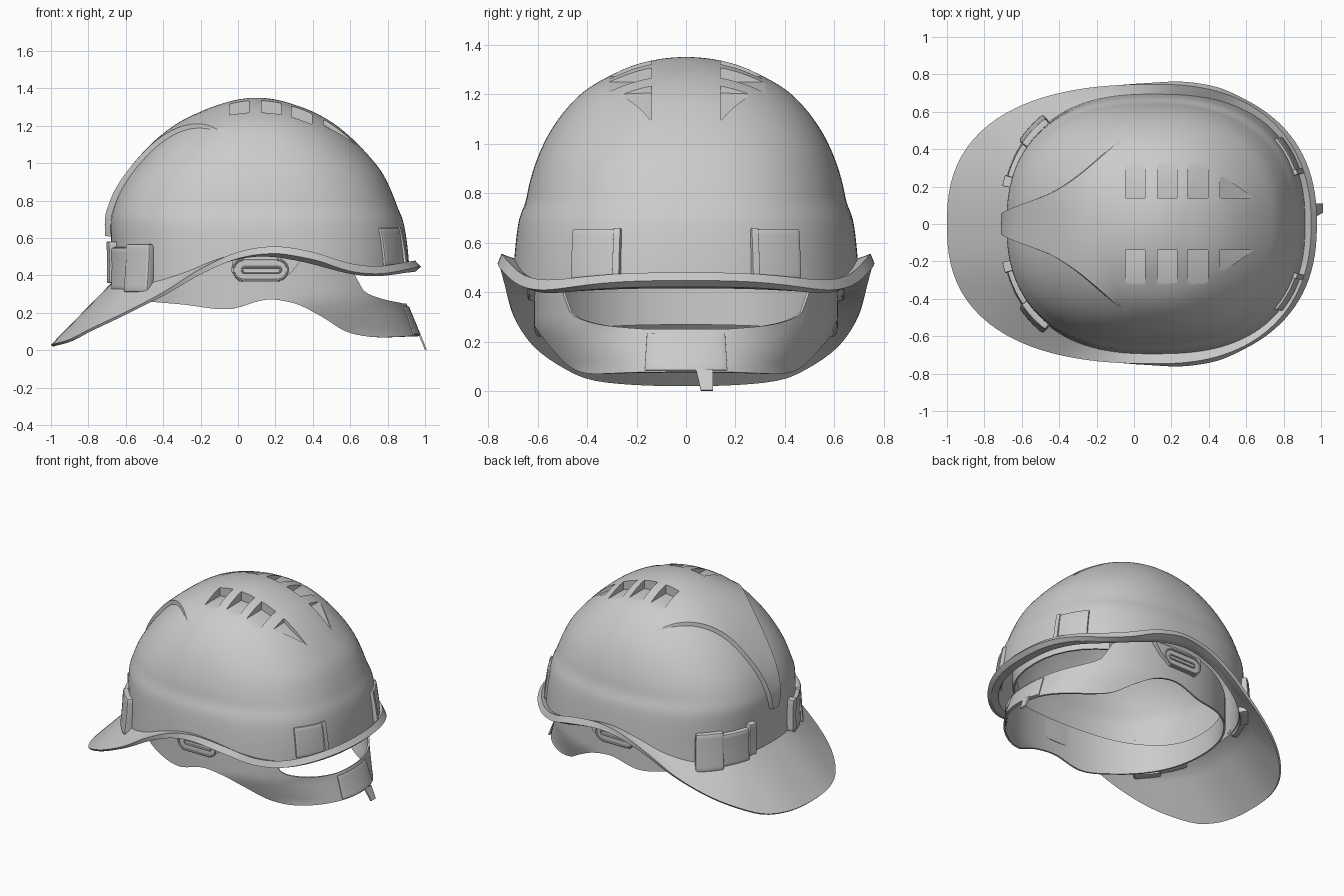
import bpy, bmesh
from math import sin, cos, pi, sqrt, radians
from mathutils import Vector
from mathutils.bvhtree import BVHTree

if "Cube" in bpy.data.objects:
    bpy.data.objects.remove(bpy.data.objects["Cube"])


def curve(keys, t):
    """Smooth interpolation through keys (t, v1, v2...)."""
    t = min(max(t, keys[0][0]), keys[-1][0])
    i = max(j for j in range(len(keys) - 1) if keys[j][0] <= t)
    a, b = keys[i], keys[i + 1]
    p, n = keys[max(i - 1, 0)], keys[min(i + 2, len(keys) - 1)]
    d = b[0] - a[0]
    u = (t - a[0]) / d
    out = []
    for k in range(1, len(a)):
        m0 = (b[k] - p[k]) / (b[0] - p[0]) * d
        m1 = (n[k] - a[k]) / (n[0] - a[0]) * d
        out.append((2*u**3 - 3*u*u + 1) * a[k] + (u**3 - 2*u*u + u) * m0
                   + (3*u*u - 2*u**3) * b[k] + (u**3 - u*u) * m1)
    return out


def plan(a, cx, x0, x1, b, n, off=0):
    """Point on an egg-shaped superellipse outline at angle a."""
    c, s = cos(a), sin(a)
    l = max(x1 - cx if c > 0 else cx - x0, 1e-5)
    r = ((abs(c) / l) ** n + (abs(s) / max(b, 1e-5)) ** n) ** (-1 / n) + off
    return cx + r * c, r * s


def grid_faces(rows, cols, closed):
    return [(i*cols + j, i*cols + (j+1) % cols, (i+1)*cols + (j+1) % cols, (i+1)*cols + j)
            for i in range(rows - 1) for j in range(cols if closed else cols - 1)]


def make(name, verts, faces, recalc=False):
    me = bpy.data.meshes.new(name)
    me.from_pydata(verts, [], faces)
    if recalc:
        bm = bmesh.new()
        bm.from_mesh(me)
        bmesh.ops.recalc_face_normals(bm, faces=bm.faces)
        bm.to_mesh(me)
        bm.free()
    ob = bpy.data.objects.new(name, me)
    bpy.context.collection.objects.link(ob)
    return ob


def thicken(ob, t, bevel=0):
    m = ob.modifiers.new("thickness", 'SOLIDIFY')
    m.thickness, m.offset = t, -1
    if bevel:
        b = ob.modifiers.new("bevel", 'BEVEL')
        b.width, b.segments, b.limit_method, b.angle_limit = bevel, 2, 'ANGLE', radians(45)
    return m


TOP = 1.35
# shell outline by height: z, front x, back x, half width
LEVELS = [(1.35, .1, .1, 0), (1.32, -.08, .28, .2), (1.28, -.19, .39, .295), (1.22, -.3, .5, .4),
          (1.15, -.39, .59, .475), (1.05, -.49, .69, .548), (.95, -.57, .77, .597), (.85, -.63, .82, .63),
          (.76, -.665, .855, .65), (.70, -.68, .88, .673), (.6, -.68, .9, .688), (.45, -.675, .915, .70),
          (.25, -.68, .92, .71)]
SHELL = [(sqrt(TOP - z), a, b, c) for z, a, b, c in LEVELS]
RIM_Z = [(-.68, .36), (-.5, .355), (-.3, .41), (-.1, .49), (.1, .535), (.3, .52), (.5, .47), (.7, .435), (.92, .45)]
EDGE_Z = [(-1, .03), (-.9, .058), (-.8, .11), (-.6, .205), (-.4, .31), (-.2, .435), (0, .525), (.2, .555),
          (.4, .525), (.6, .465), (.75, .45), (.95, .48)]


def shell(a, z, off=0):
    p = sqrt(max(TOP - z, 0))
    x0, x1, b = curve(SHELL, p)
    return (*plan(a, (x0 + x1) / 2, x0, x1, b, 2 + .4 * min(1, p * 1.3), off), z)


# shell with brim and visor
N, BR, UP = 128, 8, 50
verts, weights = [], []
ang = [2 * pi * j / N for j in range(N)]
for i in range(BR + UP):
    for a in ang:
        rz = curve(RIM_Z, shell(a, .45)[0])[0]
        if i < BR:
            ex, ey = plan(a, .11, -1, .947, .747, 2.4 - .1 * cos(a))
            edge = Vector((ex, ey, curve(EDGE_Z, ex)[0]))
            verts.append(edge.lerp(Vector(shell(a, rz)), i / BR))
            weights.append(min(.6, max(.2, .45 + .5 * ex)))
        else:
            p = sqrt(TOP - rz) * (1 - (i - BR) / (UP - 1) * .997)
            z = TOP - p * p
            verts.append(Vector(shell(a, z)))
            weights.append(min(1, max(.5, .5 + (z - .75) * 1.2)))
faces = grid_faces(BR + UP, N, True)
faces.append(tuple((BR + UP - 1) * N + j for j in range(N)))
shell_ob = make("shell", verts, faces)
dome = BVHTree.FromPolygons(verts, faces)
vg = shell_ob.vertex_groups.new(name="wall")
for i, w in enumerate(weights):
    vg.add([i], w, 'REPLACE')
sol = thicken(shell_ob, .075)
sol.vertex_group = "wall"


def top_z(x, y):
    return dome.ray_cast(Vector((x, y, 3)), Vector((0, 0, -1)))[0].z


# roof vents: wedge pockets cut into the crown
cv, cf = [], []
for s in (1, -1):
    pockets = [[(x0, .14, .31), (x1, .14, .31), (x1, .33, .31), (x0, .33, .31)]
               for x0, x1 in ((-.045, .06), (.125, .23), (.285, .395))]
    pockets.append([(.46, .14, .24), (.64, .14, .15), (.48, .25, .25), (.46, .25, .25)])
    for pts in pockets:
        n, k = len(pts), len(cv)
        cv += [(x, s * y, top_z(x, r)) for x, y, r in pts] + [(x, s * y, 1.6) for x, y, r in pts]
        cf += [tuple(range(k, k + n)), tuple(range(k + n, k + 2 * n))]
        cf += [(k + i, k + (i+1) % n, k + n + (i+1) % n, k + n + i) for i in range(n)]
cutter = make("vent_cutter", cv, cf, True)
cutter.hide_render = True
bo = shell_ob.modifiers.new("vents", 'BOOLEAN')
bo.object, bo.operation, bo.solver = cutter, 'DIFFERENCE', 'EXACT'

# raised front crest, projected on to the dome and fading out rearwards
CREST = [(0, -.70, .035, .61, .03), (1, -.69, .06, .70, .033), (2, -.65, .085, .82, .033),
         (3, -.55, .125, .96, .028), (4, -.42, .18, 1.09, .028), (5, -.3, .27, 1.17, .024),
         (6, -.18, .38, 1.185, .018), (7, -.06, .48, 1.12, .001)]
C = Vector((.1, 0, .5))
ks = [-1] + [-.88 + 1.76 * j / 16 for j in range(17)] + [1]
cr, R = [], 40
for i in range(-1, R + 1):
    t = max(i, 0) / R
    x, y, z, h = curve(CREST, 7 * t)
    for k in ks:
        d = (Vector((x, y * k, z)) - C).normalized()
        hit = dome.ray_cast(C, d)[0]
        fade = 1 - min(1, t * t * 1.3) * (1 - k * k)
        cr.append(hit + d * (-.01 if abs(k) == 1 or i < 0 else h * fade))
make("crest", cr, grid_faces(R + 2, len(ks), False), True)

# headband that drops into the nape strap
BAND_LOW = [(-.6, .27), (-.3, .245), (-.05, .22), (.15, .27), (.3, .25), (.45, .18), (.6, .1), (.75, .07), (.95, .08)]
BAND_TOP = [(-.6, .42), (-.4, .47), (0, .52), (.5, .5), (.61, .42), (.65, .33), (.75, .28), (.9, .25)]


def band(a, z, off=0):
    back = .97 - .07 * min(1, max(0, (z - .08) / .17))
    half = .615 - .1 * min(1, max(0, (.26 - z) / .17)) * max(0, cos(a)) ** .5
    return (*plan(a, .15, -.58, back, half, 2.2, off), z)


hb = []
for i in range(9):
    for a in ang:
        x = band(a, .2)[0]
        lo, hi = curve(BAND_LOW, x)[0], curve(BAND_TOP, x)[0]
        hb.append(band(a, lo + (hi - lo) * i / 8))
thicken(make("headband", hb, grid_faces(9, N, True)), .012)


def pad(name, surf, a0, a1, z0, z1, off, thick, bevel=.01, taper=0):
    """Curved block lying on a surface; taper thins its upper end."""
    n, m = 12, 8
    vs = [surf(radians(a0 + (a1 - a0) * j / n), z0 + (z1 - z0) * i / m, off - taper * i / m)
          for i in range(m + 1) for j in range(n + 1)]
    thicken(make(name, vs, grid_faces(m + 1, n + 1, False)), thick, bevel)


pad("rear_headband", band, -46, 46, .42, .55, -.05, .012, 0)
pad("nape_overlap", band, -12, 12, .085, .235, .008, .01, .004)
tail = [(.965, .04, .085), (.965, .11, .085), (1, .11, 0), (1, .06, 0)]
thicken(make("strap_tail", tail, [(0, 1, 2, 3)]), .01)

for s, side in ((1, "left"), (-1, "right")):
    def span(a, b):
        return (a, b) if s > 0 else (-b, -a)
    # accessory clips at the front and pads at the back
    pad("front_clip_" + side, shell, *span(141, 163), .32, .55, .03, .06, .015)
    pad("front_clip_inner_rib_" + side, shell, *span(162, 166), .36, .58, .042, .08)
    pad("front_clip_outer_block_" + side, shell, *span(136, 149), .31, .57, .05, .08, .022, .015)
    pad("rear_pad_" + side, shell, *span(20, 35), .45, .655, .014, .05, .008)
    pad("rear_pad_rib_" + side, shell, *span(19, 21), .45, .66, .03, .06, .006, .01)
    # side adjuster plate with slotted buckle
    outline = [(-.03, .50), (-.035, .42), (.005, .365), (.22, .365), (.29, .42), (.35, .5)]
    n = len(outline)
    pv = [(x, s * y, z) for y in (.60, .632) for x, z in outline]
    pf = [tuple(range(n)), tuple(range(n, 2 * n))] + [(i, (i+1) % n, n + (i+1) % n, n + i) for i in range(n)]
    make("adjuster_plate_" + side, pv, pf, True)
    cu = bpy.data.curves.new("slot_rim", 'CURVE')
    cu.dimensions, cu.bevel_depth, cu.bevel_resolution = '3D', .006, 2
    for r, x0, x1 in ((.014, .035, .215), (.055, .03, .21)):
        sp = cu.splines.new('POLY')
        sp.points.add(19)
        sp.use_cyclic_u = True
        for i in range(20):
            t = pi / 2 + pi * (i % 10) / 9 + (pi if i > 9 else 0)
            sp.points[i].co = ((x0 if i < 10 else x1) + r * cos(t), s * .634, .43 + r * sin(t), 1)
    ob = bpy.data.objects.new("slot_rim_" + side, cu)
    bpy.context.collection.objects.link(ob)

# apply modifiers, drop the cutter, smooth shading
bpy.ops.object.select_all(action='SELECT')
bpy.context.view_layer.objects.active = shell_ob
bpy.ops.object.convert(target='MESH')
bpy.data.objects.remove(bpy.data.objects["vent_cutter"])
bpy.ops.object.select_all(action='SELECT')
bpy.ops.object.shade_smooth_by_angle(angle=radians(32))
